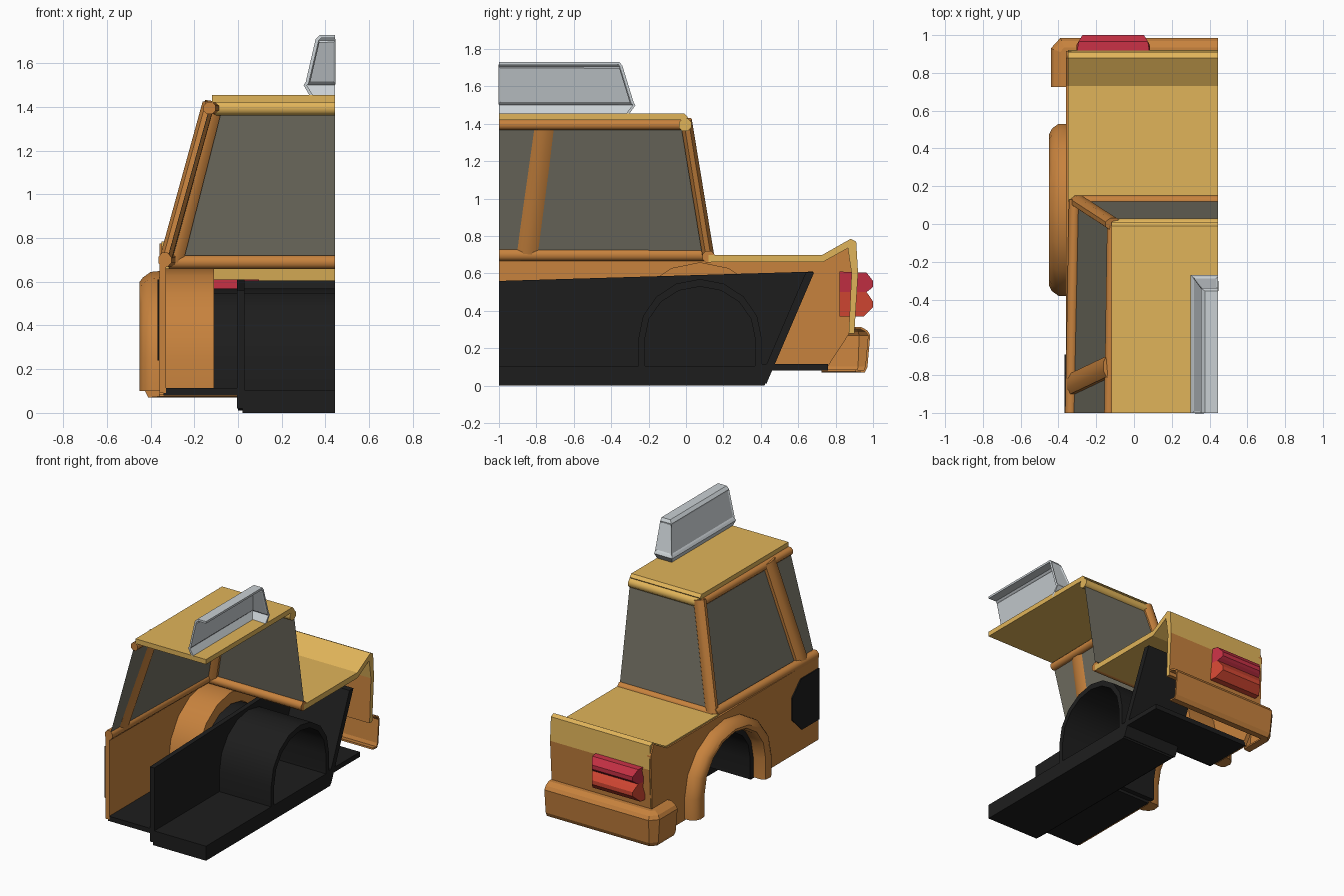
import bpy, bmesh, math
from mathutils import Vector

if "Cube" in bpy.data.objects:
    bpy.data.objects.remove(bpy.data.objects["Cube"])


def lin(c):
    return c / 12.92 if c <= 0.04045 else ((c + 0.055) / 1.055) ** 2.4


def material(name, r, g, b):
    m = bpy.data.materials.new(name)
    m.diffuse_color = (lin(r), lin(g), lin(b), 1)
    m.use_nodes = True
    m.node_tree.nodes["Principled BSDF"].inputs["Base Color"].default_value = m.diffuse_color
    return m


GOLD = material("gold paint", 0.88, 0.705, 0.35)
ORANGE = material("orange paint", 0.78, 0.51, 0.24)
BLACK = material("black", 0.115, 0.115, 0.115)
GLASS = material("smoked glass", 0.45, 0.44, 0.39)
GREY = material("light grey", 0.79, 0.815, 0.83)
CRIMSON = material("crimson lens", 0.78, 0.19, 0.27)
RED = material("orange red lens", 0.83, 0.28, 0.20)


def build(name, verts, faces, mat, smooth=0):
    me = bpy.data.meshes.new(name)
    me.from_pydata([tuple(v) for v in verts], [], faces)
    bm = bmesh.new()
    bm.from_mesh(me)
    bmesh.ops.recalc_face_normals(bm, faces=bm.faces)
    bm.to_mesh(me)
    bm.free()
    me.materials.append(mat)
    if smooth:
        me.shade_smooth()
        me.set_sharp_from_angle(angle=math.radians(smooth))
    ob = bpy.data.objects.new(name, me)
    bpy.context.collection.objects.link(ob)
    return ob


def prism(name, prof, x0, x1, mat):
    """Extrude a (y, z) profile along x."""
    n = len(prof)
    v = [(x0, y, z) for y, z in prof] + [(x1, y, z) for y, z in prof]
    f = [(i, (i + 1) % n, (i + 1) % n + n, i + n) for i in range(n)]
    return build(name, v, f + [tuple(range(n)), tuple(range(n, 2 * n))], mat)


def loft(name, loops, mat, wrap=False, smooth=0):
    """Skin open strips; wrap closes the section and caps both ends."""
    n, m = len(loops[0]), len(loops)
    v = [p for l in loops for p in l]
    f = []
    for a in range(m if wrap else m - 1):
        b = (a + 1) % m
        f += [(a * n + i, a * n + i + 1, b * n + i + 1, b * n + i) for i in range(n - 1)]
    if wrap:
        f += [tuple(a * n for a in range(m)), tuple(a * n + n - 1 for a in range(m))]
    return build(name, v, f, mat, smooth)


def bar(name, a, b, rx, mat, ry=None, sides=8):
    """Rounded bar between two points; rx across x, ry across the other way."""
    a, b = Vector(a), Vector(b)
    d = (b - a).normalized()
    u = Vector((1, 0, 0)) if abs(d.x) < 0.9 else Vector((0, 0, 1))
    u = (u - d * u.dot(d)).normalized()
    w = d.cross(u)
    ring = []
    for i in range(sides):
        t = 2 * math.pi * (i + 0.5) / sides
        ring.append(u * rx * math.cos(t) + w * (ry or rx) * math.sin(t))
    v = [a + p for p in ring] + [b + p for p in ring]
    f = [(i, (i + 1) % sides, (i + 1) % sides + sides, i + sides) for i in range(sides)]
    f += [tuple(range(sides)), tuple(range(sides, 2 * sides))]
    return build(name, v, f, mat, 50)


def arch(ry, rz, yc=0.075, zs=0.25, z0=0.1, n=8):
    """Wheel arch outline in (y, z): two legs and a half ellipse."""
    pts = [(yc - ry * math.cos(math.pi * i / n), zs + rz * math.sin(math.pi * i / n))
           for i in range(n + 1)]
    return [(yc - ry, z0)] + pts + [(yc + ry, z0)]


def arch_loft(name, sections, mat):
    return loft(name, [[(x, y, z) for y, z in arch(ry, rz)] for x, ry, rz in sections],
                mat, True, 40)


# Body side with wheel opening
prism("body_side", [(-1, 0.09)] + arch(0.36, 0.35, z0=0.09) +
      [(0.75, 0.09), (0.90, 0.32), (0.915, 0.70), (0.88, 0.775), (0.73, 0.69), (-1, 0.69)],
      -0.36, -0.33, ORANGE)

# Wheel arch flare, orange inner housing and black wheel tunnel
arch_loft("arch_flare", [(-0.35, 0.455, 0.40), (-0.40, 0.455, 0.395), (-0.435, 0.43, 0.37),
                         (-0.45, 0.40, 0.35), (-0.445, 0.35, 0.33), (-0.42, 0.335, 0.315),
                         (-0.35, 0.335, 0.315)], ORANGE)
arch_loft("arch_housing", [(-0.35, 0.40, 0.41), (-0.11, 0.40, 0.41),
                           (-0.11, 0.335, 0.325), (-0.35, 0.335, 0.325)], ORANGE)
arch_loft("wheel_tunnel", [(-0.36, 0.33, 0.32), (0.444, 0.33, 0.32),
                           (0.444, 0.295, 0.28), (-0.36, 0.295, 0.28)], BLACK)

# Black chassis: centre wall, sloped bulkhead, floors
prism("chassis_wall", [(-1, 0.02), (0.43, 0.02), (0.68, 0.61), (-1, 0.56)], -0.005, 0.03, BLACK)
prism("sloped_bulkhead", [(0.39, 0.02), (0.43, 0.01), (0.685, 0.605), (0.64, 0.605)],
      0.0, 0.444, BLACK)
prism("lower_floor", [(-1, 0), (0.42, 0), (0.435, 0.05), (-1, 0.05)], 0.02, 0.444, BLACK)
prism("upper_floor", [(-1, 0.05), (0.43, 0.05), (0.45, 0.105), (-1, 0.105)], 0.03, 0.444, BLACK)
for i, (y0, y1, x1) in enumerate([(-1, -0.255, 0.0), (0.405, 0.76, 0.444)]):
    prism(f"side_floor_{i}", [(y0, 0.08), (y1, 0.08), (y1, 0.115), (y0, 0.115)],
          -0.34, x1, BLACK)

# Black door plate with chamfered end
prism("door_plate", [(-1, 0.24), (-0.80, 0.24), (-0.69, 0.35), (-0.69, 0.51),
                     (-0.79, 0.61), (-1, 0.61)], -0.369, -0.361, BLACK)

# Boot lid and rear panel, gold above and orange below
boot = prism("boot_and_rear_panel",
             [(0.12, 0.70), (0.73, 0.70), (0.88, 0.785), (0.91, 0.77), (0.92, 0.60), (0.90, 0.28),
              (0.87, 0.28), (0.885, 0.60), (0.865, 0.735), (0.73, 0.66), (0.12, 0.66)],
             -0.35, 0.444, GOLD)
boot.data.materials.append(ORANGE)
for p in boot.data.polygons:
    if p.center.z < 0.6 and abs(p.normal.x) < 0.9:
        p.material_index = 1

# Roof, rails, pillars and sills
prism("roof", [(-1, 1.42), (0.0, 1.42), (0.01, 1.435), (-0.01, 1.455), (-1, 1.455)],
      -0.12, 0.444, GOLD)
bar("rear_header", (-0.11, -0.005, 1.395), (0.444, -0.005, 1.395), 0.036, GOLD)
bar("side_rail", (-0.13, -1, 1.395), (-0.115, 0.0, 1.395), 0.03, ORANGE)
bar("rear_pillar", (-0.295, 0.12, 0.69), (-0.11, 0.0, 1.42), 0.046, ORANGE, 0.034)
bar("middle_pillar", (-0.335, -0.85, 0.69), (-0.135, -0.755, 1.415), 0.03, ORANGE, 0.06)
bar("side_sill", (-0.335, -1, 0.70), (-0.315, 0.13, 0.70), 0.032, ORANGE, 0.036)
bar("rear_sill", (-0.315, 0.12, 0.69), (0.444, 0.12, 0.69), 0.034, ORANGE)

# Windows
build("side_window", [(-0.325, -1, 0.70), (-0.30, 0.12, 0.70), (-0.11, 0.0, 1.40),
                      (-0.13, -1, 1.40)], [(0, 1, 2, 3)], GLASS)
build("rear_window", [(-0.30, 0.125, 0.69), (0.444, 0.125, 0.69), (0.444, 0.005, 1.40),
                      (-0.11, 0.005, 1.40)], [(0, 1, 2, 3)], GLASS)

# Wraparound rear bumper, a hollow shell
loops = []
for z, d in [(0.075, 0.08), (0.07, 0.03), (0.10, 0.015), (0.27, 0.0), (0.295, 0.015),
             (0.315, 0.05), (0.315, 0.08)]:
    loops.append([(-0.44 + d, 0.725, z), (-0.44 + d, 0.93 - d * 0.4, z),
                  (-0.39 + d * 0.4, 0.985 - d, z), (0.444, 0.985 - d, z)])
bumper = loft("rear_bumper", loops, ORANGE)
bumper.modifiers.new("shell", 'SOLIDIFY').thickness = 0.012
# Closed front end of the bumper side
build("bumper_end", [l[0] for l in loops], [tuple(range(len(loops)))], ORANGE)

# Two-tone tail light with tapered ends
lamps = [("tail_light_upper", CRIMSON, [(0.82, 0.50), (0.965, 0.50), (0.985, 0.515), (1.0, 0.53),
                                        (1.0, 0.56), (0.965, 0.605), (0.82, 0.61)]),
         ("tail_light_lower", RED, [(0.82, 0.37), (0.95, 0.37), (1.0, 0.42), (1.0, 0.45),
                                    (0.98, 0.48), (0.965, 0.50), (0.82, 0.50)])]
for name, mat, prof in lamps:
    ob = prism(name, prof, -0.315, 0.095, mat)
    for v in ob.data.vertices:
        s = max(0, v.co.y - 0.93) * 0.6
        v.co.x += s if v.co.x < -0.1 else -s

# Roof sign: hollow shell with recessed side and end panels
loops = [[(x, -1, z), (x, y, z), (0.444, y, z)] for x, y, z in
         [(0.34, -0.32, 1.43), (0.30, -0.27, 1.50), (0.31, -0.28, 1.515),
          (0.355, -0.34, 1.71), (0.375, -0.355, 1.73), (0.444, -0.37, 1.73)]]
sign = loft("roof_sign", loops, GREY)
bm = bmesh.new()
bm.from_mesh(sign.data)
big = [f for f in bm.faces if 1.55 < f.calc_center_median().z < 1.66]
bmesh.ops.inset_individual(bm, faces=big, thickness=0.015, depth=-0.006)
bm.to_mesh(sign.data)
bm.free()
sign.modifiers.new("shell", 'SOLIDIFY').thickness = 0.015
